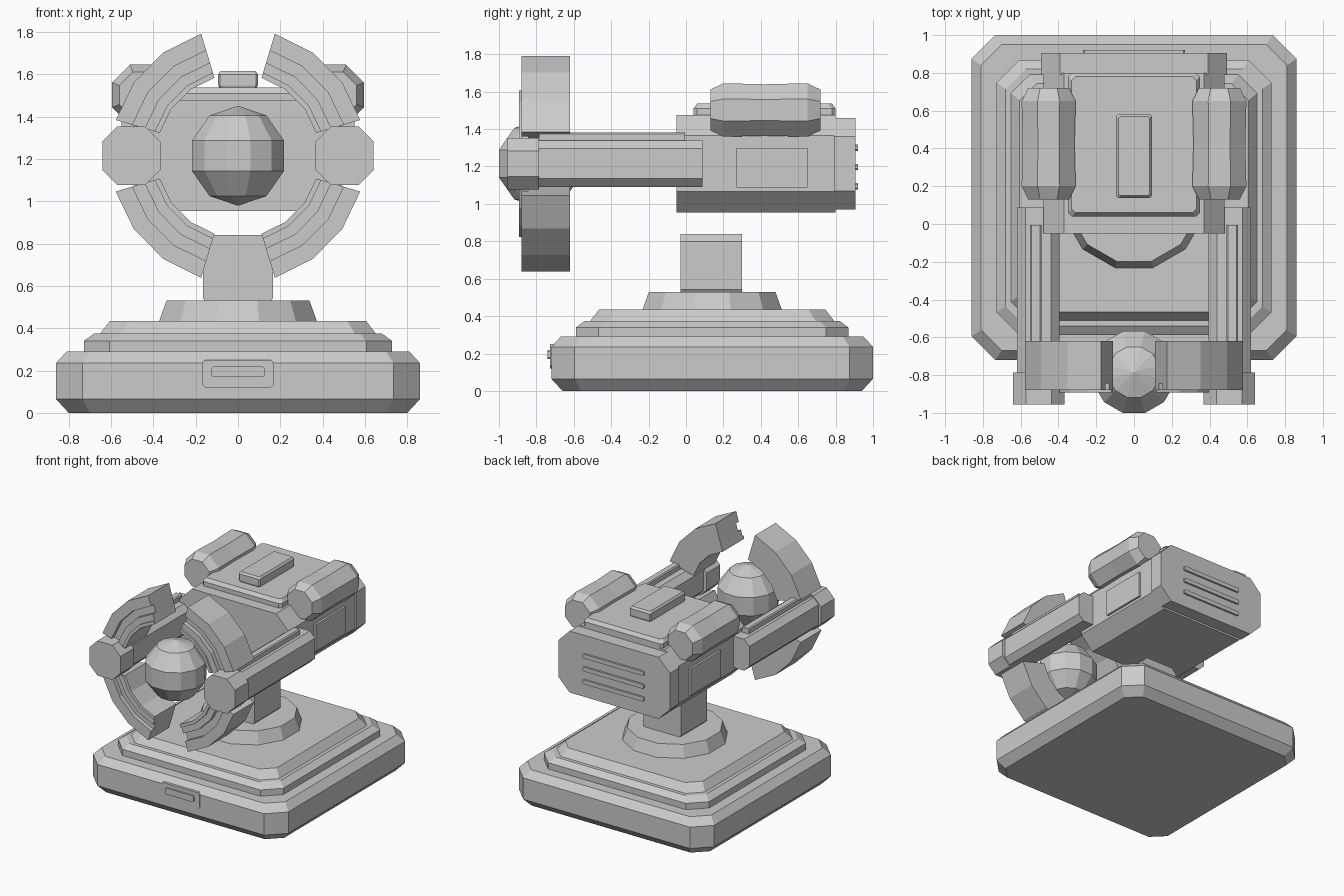
import bpy, bmesh, math

if "Cube" in bpy.data.objects:
    bpy.data.objects.remove(bpy.data.objects["Cube"])

grey = bpy.data.materials.new("plain grey")
grey.diffuse_color = (0.6, 0.6, 0.6, 1)
grey.use_nodes = True
grey.node_tree.nodes["Principled BSDF"].inputs["Base Color"].default_value = grey.diffuse_color


def finish(name, bm):
    bmesh.ops.recalc_face_normals(bm, faces=bm.faces)
    me = bpy.data.meshes.new(name)
    bm.to_mesh(me)
    bm.free()
    me.materials.append(grey)
    ob = bpy.data.objects.new(name, me)
    bpy.context.collection.objects.link(ob)
    return ob


def loft(name, rings):
    """Skin a list of equal-length point rings and cap both ends."""
    bm = bmesh.new()
    vs = [[bm.verts.new(p) for p in r] for r in rings]
    n = len(vs[0])
    for a, b in zip(vs, vs[1:]):
        for i in range(n):
            j = (i + 1) % n
            bm.faces.new((a[i], a[j], b[j], b[i]))
    bm.faces.new(vs[0])
    bm.faces.new(vs[-1])
    return finish(name, bm)


def chamfered(hu, hv, c):
    """Rectangle outline with cut corners."""
    return [(hu, -hv + c), (hu, hv - c), (hu - c, hv), (-hu + c, hv),
            (-hu, hv - c), (-hu, -hv + c), (-hu + c, -hv), (hu - c, -hv)]


def stack(name, cx, cy, levels):
    """Loft upwards; levels are (z, half x, half y, corner cut)."""
    return loft(name, [[(cx + u, cy + v, z) for u, v in chamfered(hx, hy, c)]
                       for z, hx, hy, c in levels])


def along_y(name, cx, cz, levels):
    """Loft backwards; levels are (y, half x, half z, corner cut)."""
    return loft(name, [[(cx + u, y, cz + v) for u, v in chamfered(hx, hz, c)]
                       for y, hx, hz, c in levels])


def box(name, x0, x1, y0, y1, z0, z1):
    return loft(name, [[(x0, y0, z), (x1, y0, z), (x1, y1, z), (x0, y1, z)]
                       for z in (z0, z1)])


CY = 0.14   # centre of the base in depth
CZ = 1.215  # height of the emitter axis

# Stepped base
stack("base_slab", 0, CY, [(0, 0.80, 0.80, 0.10), (0.065, 0.86, 0.86, 0.125),
                           (0.235, 0.86, 0.86, 0.125), (0.29, 0.81, 0.81, 0.11)])
stack("base_middle_step", 0, CY, [(0.285, 0.728, 0.728, 0.12), (0.34, 0.728, 0.728, 0.12),
                                  (0.375, 0.68, 0.68, 0.105)])
stack("base_top_step", 0, CY, [(0.37, 0.655, 0.655, 0.1), (0.435, 0.605, 0.605, 0.09)])
along_y("base_front_plate", 0, 0.185, [(-0.728, 0.17, 0.065, 0.015), (-0.66, 0.17, 0.065, 0.015)])
along_y("base_front_slot", 0, 0.195, [(-0.74, 0.127, 0.025, 0.01), (-0.70, 0.127, 0.025, 0.01)])

# Twelve-sided collar and post
loft("collar", [[(r * math.cos(math.radians(15 + 30 * i)),
                  CY + r * math.sin(math.radians(15 + 30 * i)), z) for i in range(12)]
                for z, r in ((0.43, 0.387), (0.53, 0.35))])
loft("post", [[(-h, -0.03, z), (h, -0.03, z), (h, 0.30, z), (-h, 0.30, z)]
              for z, h in ((0.528, 0.155), (0.542, 0.165), (0.80, 0.165), (0.84, 0.125))])

# Head housing with rear cap
along_y("head_body", 0, CZ, [(-0.05, 0.48, 0.26, 0.11), (0.80, 0.48, 0.26, 0.11)])
along_y("rear_cap", 0, CZ, [(0.79, 0.492, 0.245, 0.1), (0.905, 0.492, 0.245, 0.1)])
for i, z in enumerate((1.095, 1.197, 1.30)):
    along_y(f"rear_vent_{i}", 0, z, [(0.89, 0.27, 0.017, 0.008), (0.92, 0.27, 0.017, 0.008)])
stack("top_plate", 0, 0.42, [(1.46, 0.35, 0.38, 0.02), (1.51, 0.35, 0.38, 0.02),
                             (1.537, 0.33, 0.36, 0.02)])
stack("top_strip", 0, 0.36, [(1.53, 0.085, 0.215, 0.01), (1.548, 0.094, 0.222, 0.01),
                             (1.60, 0.094, 0.222, 0.01), (1.615, 0.082, 0.21, 0.01)])

# Paired side parts
for side, s in (("right", 1), ("left", -1)):
    lo, hi = sorted((s * 0.46, s * 0.497))
    box(f"side_panel_{side}", lo, hi, 0.27, 0.65, 1.087, 1.298)
    along_y(f"pod_{side}", s * 0.452, 1.502,
            [(y, 0.143 * k, 0.143 * k, 0.084 * k) for y, k in
             ((0.13, 0.76), (0.20, 1), (0.42, 0.96), (0.65, 1), (0.72, 0.76))])
    along_y(f"arm_{side}", s * 0.507, CZ, [(-0.80, 0.112, 0.125, 0.045), (0.087, 0.112, 0.125, 0.045)])
    along_y(f"arm_rail_{side}", s * 0.52, 1.355, [(-0.785, 0.03, 0.028, 0.008), (-0.005, 0.03, 0.028, 0.008)])
    along_y(f"arm_tip_{side}", s * 0.504, CZ, [(-0.955, 0.137, 0.138, 0.07), (-0.785, 0.137, 0.138, 0.07)])

# Four ring segments with a grooved front, three facets each
PROFILE = [(0.385, -0.62), (0.602, -0.62), (0.602, -0.88), (0.52, -0.88), (0.52, -0.845),
           (0.46, -0.845), (0.46, -0.88), (0.41, -0.88), (0.41, -0.893), (0.385, -0.893)]
for sx, sz, label in ((1, 1, "upper_right"), (-1, 1, "upper_left"),
                      (1, -1, "lower_right"), (-1, -1, "lower_left")):
    loft(f"ring_{label}", [[(sx * r * math.cos(math.radians(a)), y,
                             CZ + sz * r * math.sin(math.radians(a))) for r, y in PROFILE]
                           for a in (16.3, 35.2, 54.2, 73.2)])

# Faceted emitter ball
bm = bmesh.new()
bmesh.ops.create_uvsphere(bm, u_segments=12, v_segments=5, radius=0.236)
ob = finish("emitter_ball", bm)
ob.location = (0, -0.784, CZ)
ob.rotation_euler[2] = math.radians(15)
